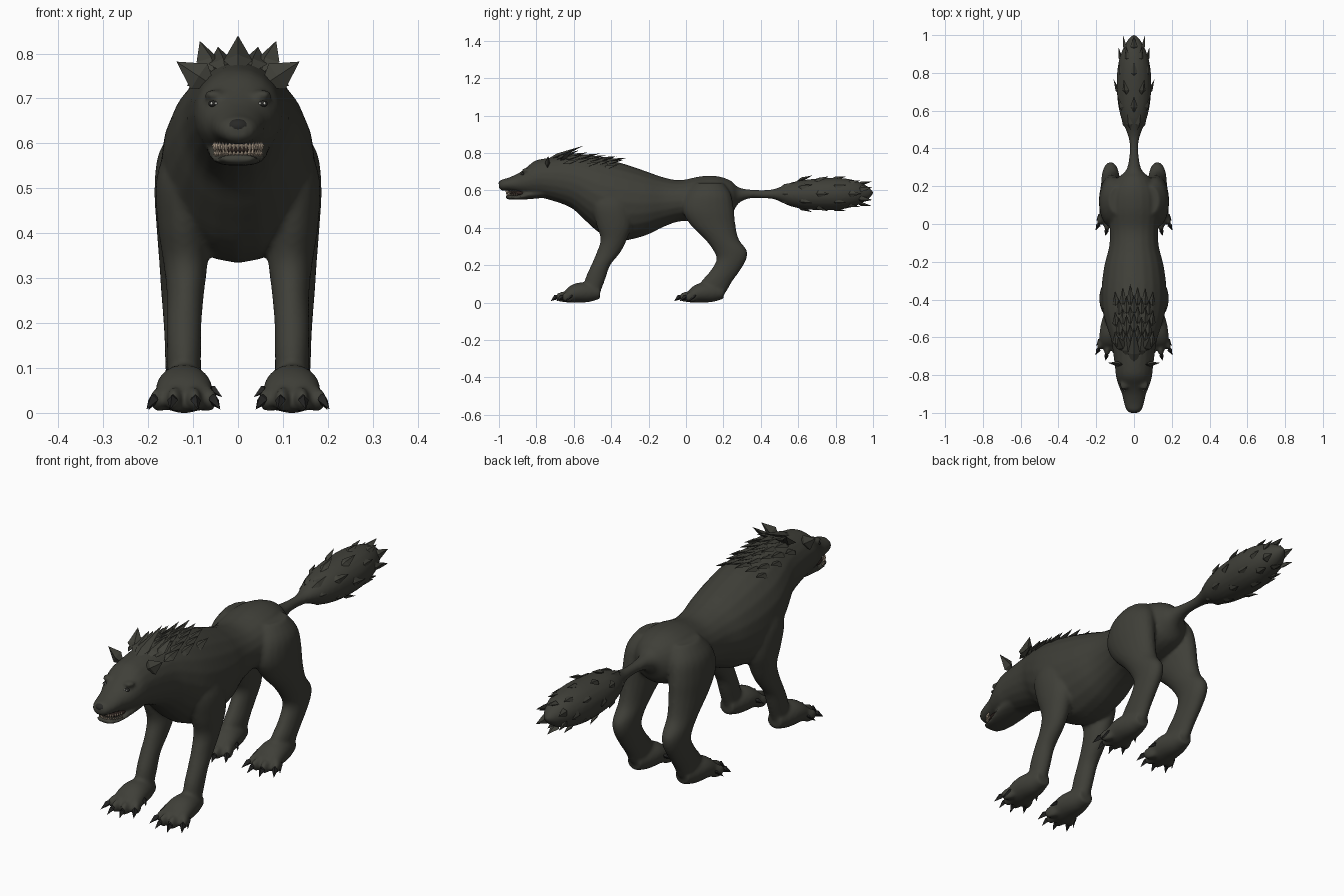
import bpy, bmesh, math, random
from mathutils import Matrix, Vector

random.seed(4)
cube = bpy.data.objects.get("Cube")
if cube:
    bpy.data.objects.remove(cube)


def material(name, r, g, b):
    m = bpy.data.materials.new(name)
    m.use_nodes = True
    m.diffuse_color = (r, g, b, 1)
    m.node_tree.nodes["Principled BSDF"].inputs["Base Color"].default_value = (r, g, b, 1)
    return m


FUR = material("dark olive fur", .05, .05, .04)
CLAW = material("black claw", .018, .018, .017)
NOSE = material("dark nose", .022, .022, .02)
MOUTH = material("mouth dark", .03, .018, .015)
TOOTH = material("tooth ivory", .45, .36, .27)
EYE = material("eye pale", .7, .7, .65)


def finish(name, bm, mat, mirror=False, smooth=True):
    bmesh.ops.recalc_face_normals(bm, faces=bm.faces)
    me = bpy.data.meshes.new(name)
    bm.to_mesh(me)
    bm.free()
    me.materials.append(mat)
    for p in me.polygons:
        p.use_smooth = smooth
    ob = bpy.data.objects.new(name, me)
    bpy.context.collection.objects.link(ob)
    if mirror:
        ob.modifiers.new("mirror", 'MIRROR')
    return ob


def spline(a, b, c, d, t):
    return b + .5 * t * (c - a + t * (2 * a - 5 * b + 4 * c - d + t * (3 * (b - c) + d - a)))


def loft(bm, rows, axis, side=1, dy=0, sides=20, steps=4):
    """Rows are (station, low, high, x centre, half width), stations along y or z."""
    fine = []
    for i in range(len(rows) - 1):
        near = [rows[max(i - 1, 0)], rows[i], rows[i + 1], rows[min(i + 2, len(rows) - 1)]]
        fine += [[spline(*v, k / steps) for v in zip(*near)] for k in range(steps)]
    fine.append(rows[-1])
    rings = []
    for s, lo, hi, cx, w in fine:
        ring = []
        for k in range(sides):
            a = math.tau * k / sides
            x = side * (cx + w * math.cos(a))
            o = (lo + hi) / 2 + (hi - lo) / 2 * math.sin(a)
            ring.append(bm.verts.new((x, s + dy, o) if axis == 'y' else (x, o + dy, s)))
        rings.append(ring)
    for r, q in zip(rings, rings[1:]):
        for k in range(sides):
            n = (k + 1) % sides
            bm.faces.new((r[k], r[n], q[n], q[k]))
    bm.faces.new(rings[0])
    bm.faces.new(rings[-1])


def ball(bm, loc, size, turn=0):
    m = Matrix.Translation(loc) @ Matrix.Rotation(turn, 4, 'Z') @ Matrix.Diagonal((*size, 1))
    bmesh.ops.create_uvsphere(bm, u_segments=16, v_segments=10, radius=1, matrix=m)


def spike(bm, base, tip, width, thick, up=(0, 0, 1), f=.35):
    """Leaf shaped spike, widest at fraction f of its length."""
    base, tip = Vector(base), Vector(tip)
    d = (tip - base).normalized()
    across = d.cross(Vector(up)).normalized()
    out = across.cross(d)
    mid = base.lerp(tip, f)
    ring = [bm.verts.new(mid + v) for v in
            (across * width, out * thick, -across * width, -out * thick)]
    a, b = bm.verts.new(base), bm.verts.new(tip)
    for k in range(4):
        p, q = ring[k], ring[(k + 1) % 4]
        bm.faces.new((a, p, q))
        bm.faces.new((p, b, q))


# Body sections: head, torso and tail in one sweep
trunk = [(-1, .61, .642, 0, .022), (-.985, .6, .658, 0, .04), (-.95, .597, .668, 0, .053),
         (-.9, .587, .69, 0, .064), (-.86, .577, .717, 0, .08), (-.81, .565, .757, 0, .095),
         (-.75, .555, .772, 0, .102), (-.62, .51, .785, 0, .12), (-.54, .44, .782, 0, .145),
         (-.45, .365, .77, 0, .168), (-.34, .333, .745, 0, .172), (-.22, .358, .705, 0, .157),
         (-.12, .405, .67, 0, .132), (-.03, .435, .655, 0, .128), (.08, .43, .676, 0, .14),
         (.17, .44, .676, 0, .13), (.24, .47, .652, 0, .09), (.28, .53, .617, 0, .045),
         (.34, .557, .605, 0, .027), (.42, .558, .602, 0, .023), (.48, .55, .61, 0, .036),
         (.56, .515, .642, 0, .068), (.66, .497, .66, 0, .088), (.8, .495, .668, 0, .09),
         (.9, .515, .655, 0, .07), (.97, .55, .622, 0, .036), (1, .58, .595, 0, .008)]
jaw = [(-.965, .56, .573, 0, .03), (-.95, .552, .577, 0, .043), (-.9, .55, .575, 0, .056),
       (-.84, .553, .6, 0, .066), (-.76, .56, .62, 0, .07)]
front_leg = [(.62, -.48, -.34, .11, .04), (.52, -.5, -.3, .122, .06), (.42, -.48, -.29, .122, .057),
             (.34, -.457, -.315, .117, .05), (.27, -.477, -.35, .117, .042),
             (.2, -.507, -.405, .12, .039), (.13, -.538, -.43, .12, .038), (.05, -.55, -.46, .12, .036)]
hind_leg = [(.64, .05, .2, .085, .05), (.58, 0, .24, .105, .071), (.5, -.02, .256, .115, .071),
            (.42, .02, .264, .118, .064), (.34, .1, .282, .122, .054), (.28, .145, .325, .124, .048),
            (.23, .163, .322, .124, .044), (.17, .13, .288, .124, .04), (.11, .08, .245, .122, .04),
            (.05, .06, .21, .12, .038), (.015, .09, .17, .12, .03)]
paw = [(-.665, .008, .04, .12, .045), (-.63, 0, .082, .12, .062), (-.58, 0, .106, .12, .063),
       (-.52, .003, .105, .12, .053), (-.46, .02, .085, .12, .034)]
FEET = (0, .66)
TOES = [(-.052, -.628), (-.02, -.66), (.02, -.66), (.054, -.63)]

bm = bmesh.new()
loft(bm, trunk, 'y')
loft(bm, jaw, 'y')
for side in (1, -1):
    loft(bm, front_leg, 'z', side)
    loft(bm, hind_leg, 'z', side)
    for dy in FEET:
        loft(bm, paw, 'y', side, dy)
        for x, y in TOES:
            ball(bm, (side * (.12 + x), y + dy, .03), (.018, .038, .028), side * x * 7)
    # brow ridges
    ball(bm, (side * .05, -.85, .708), (.024, .03, .012), side * .5)
body = finish("body", bm, FUR)
mod = body.modifiers.new("blend parts", 'REMESH')
mod.mode = 'VOXEL'
mod.voxel_size = .008
mod.use_smooth_shade = True
mod = body.modifiers.new("soften", 'SMOOTH')
mod.factor = .5
mod.iterations = 5

# Claws: four fanned hooks and an inner dewclaw on each foot
bm = bmesh.new()
for dy in FEET:
    for x, y in TOES:
        root = Vector((.12 + x * 1.1, y + dy - .018, .042))
        knee = root + Vector((x * .3, -.03, -.012))
        spike(bm, root, knee + Vector((x * .15, -.016, -.022)), .012, .014, f=.4)
    spike(bm, (.066, dy - .58, .06), (.035, dy - .61, .035), .01, .01)
    spike(bm, (.17, dy - .6, .05), (.2, dy - .645, .006), .011, .012)
finish("claws", bm, CLAW, True, False)

# Ears
bm = bmesh.new()
spike(bm, (.05, -.745, .725), (.137, -.735, .782), .034, .014, (0, 1, 0), .42)
finish("ears", bm, FUR, True, False)

# Mane: crest spikes, then overlapping rows down the neck
bm = bmesh.new()
for x, z in ((0, .84), (.045, .815), (-.045, .815), (.085, .828), (-.085, .828)):
    spike(bm, (x * .6, -.76 + abs(x), .755), (x, -.545 - abs(x) * .6, z), .032, .014)
for row in range(5):
    y = -.66 + row * .05
    top = .79 - row * .007
    count = 5 if row % 2 else 6
    for k in range(count):
        x = (k - (count - 1) / 2) * .036
        drop = 4.5 * x * x
        tip = (x * 1.12, y + .145 - abs(x) * .5 + random.uniform(-.01, .01), top + .014 - drop)
        spike(bm, (x, y, top - .012 - drop), tip, .022, .011, (x * 5, 0, 1))
finish("mane", bm, FUR, False, False)

# Tail tufts in staggered rings
bm = bmesh.new()
for row, (y, r) in enumerate(((.5, .05), (.59, .078), (.68, .088), (.77, .088), (.85, .078), (.91, .062))):
    for k in range(6):
        a = math.tau * (k + .5 * (row % 2)) / 6
        out = Vector((math.cos(a), 0, math.sin(a)))
        c = Vector((0, y, .582))
        grow = r + (.02 if row < 3 else .004)
        tip = c + out * grow + Vector((0, .085, 0))
        spike(bm, c + out * (r - .012), tip, .02, .011, out)
finish("tail_tufts", bm, FUR, False, False)

# Nose, mouth and eyes
bm = bmesh.new()
ball(bm, (0, -.983, .638), (.026, .019, .017))
finish("nose", bm, NOSE)
bm = bmesh.new()
ball(bm, (0, -.885, .586), (.048, .066, .017))
finish("mouth_interior", bm, MOUTH)
bm = bmesh.new()
ball(bm, (.055, -.873, .688), (.011, .009, .007))
finish("eyes", bm, NOSE, True)
bm = bmesh.new()
for x in (.049, .059):
    ball(bm, (x, -.882, .689), (.003, .003, .003))
finish("eye_glints", bm, EYE, True)

# Teeth: upper and lower rows on an arc, with longer fangs
bm = bmesh.new()
for k in range(-8, 9):
    a = k * .17
    x, y = .054 * math.sin(a), -.895 - .066 * math.cos(a)
    size = .024 if abs(k) in (3, 4) else .018
    spike(bm, (x, y, .604), (x, y, .598 - size), .005, .004, (0, 1, 0))
    spike(bm, (x * .96, y + .004, .57), (x * .96, y + .004, .574 + size * .7), .005, .004, (0, 1, 0))
finish("teeth", bm, TOOTH, False, False)
